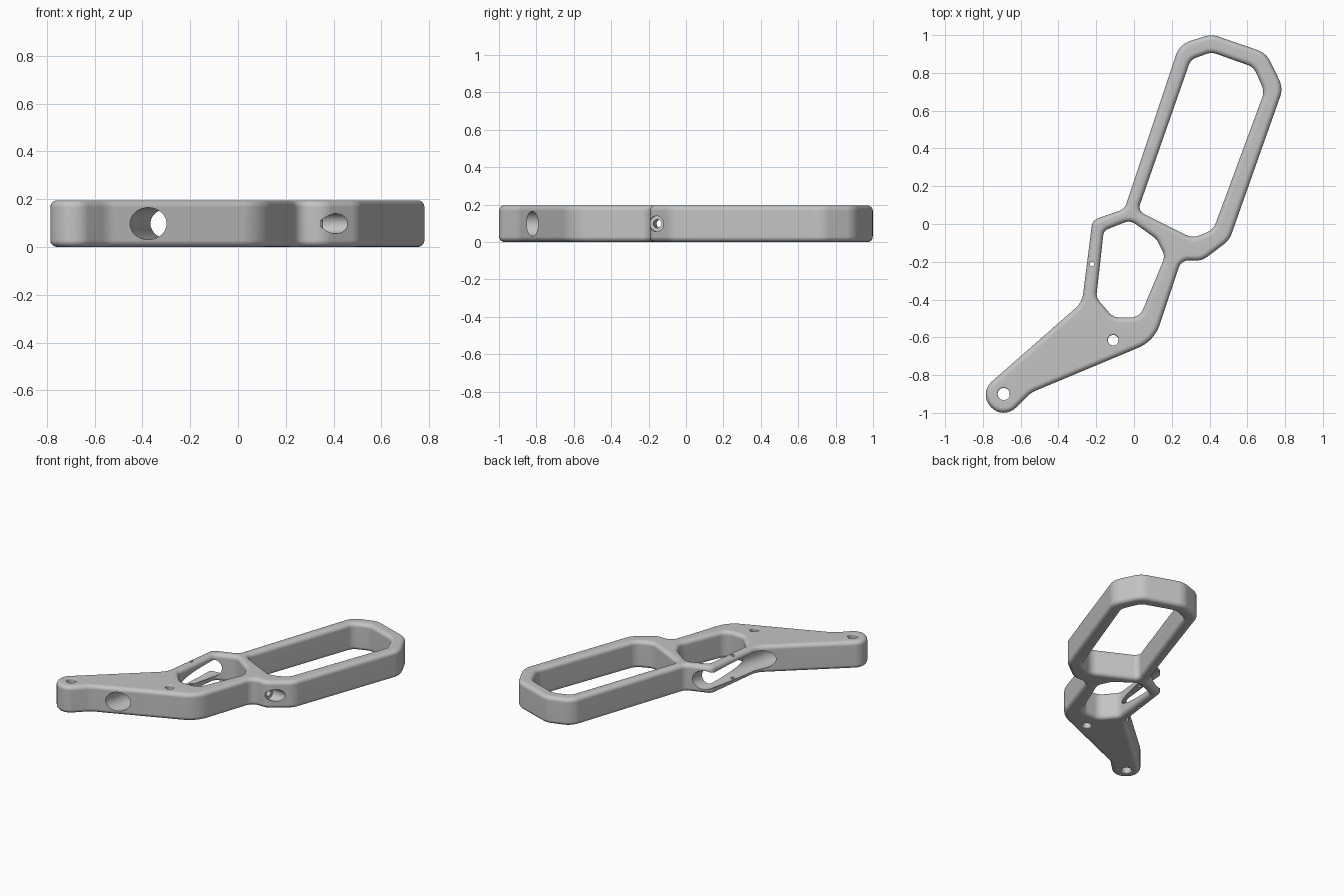
import bpy, bmesh, math
from mathutils import Vector

if "Cube" in bpy.data.objects:
    bpy.data.objects.remove(bpy.data.objects["Cube"], do_unlink=True)

THICK = 0.195
MID = THICK / 2

metal = bpy.data.materials.new("plain_grey")
metal.use_nodes = True
grey = (0.55, 0.55, 0.55, 1)
metal.diffuse_color = grey
metal.node_tree.nodes["Principled BSDF"].inputs["Base Color"].default_value = grey


def rounded(corners, steps=8):
    """Round each (x, y, radius) corner of a closed polygon."""
    pts = []
    n = len(corners)
    for i, (x, y, r) in enumerate(corners):
        p = Vector((x, y))
        a = (Vector(corners[i - 1][:2]) - p)
        b = (Vector(corners[(i + 1) % n][:2]) - p)
        la, lb = a.length, b.length
        a.normalize()
        b.normalize()
        half = a.angle(b) / 2
        cut = min(r / math.tan(half), 0.48 * min(la, lb))
        r = cut * math.tan(half)
        centre = p + (a + b).normalized() * (r / math.sin(half))
        start = p + a * cut - centre
        sweep = start.angle_signed(p + b * cut - centre)
        for k in range(steps + 1):
            ang = -sweep * k / steps
            c, s = math.cos(ang), math.sin(ang)
            pts.append(centre + Vector((start.x * c - start.y * s, start.x * s + start.y * c)))
    return pts


def circle(x, y, r, n=32):
    return [Vector((x + r * math.cos(math.tau * k / n), y + r * math.sin(math.tau * k / n)))
            for k in range(n)]


def wall(bm, pts, edge, outer):
    """Build a wall with rounded rims; return its top and bottom edge loops."""
    n = len(pts)
    area = sum(pts[i - 1].cross(pts[i]) for i in range(n))
    if (area > 0) != outer:
        pts = pts[::-1]
    # material lies to the left of the loop
    inward = []
    for i in range(n):
        t = (pts[(i + 1) % n] - pts[i - 1]).normalized()
        inward.append(Vector((-t.y, t.x)))
    quarter = [math.pi / 2 * k / 5 for k in range(6)]
    low = [(edge * (1 - math.sin(a)), edge * (1 - math.cos(a))) for a in quarter]
    profile = low + [(d, THICK - z) for d, z in reversed(low)]
    rings = [[bm.verts.new((*(p + m * d), z)) for p, m in zip(pts, inward)] for d, z in profile]
    for lo, hi in zip(rings, rings[1:]):
        for i in range(n):
            j = (i + 1) % n
            bm.faces.new((lo[i], lo[j], hi[j], hi[i]))
    return [[bm.edges.get((r[i - 1], r[i])) for i in range(n)] for r in (rings[0], rings[-1])]


# Outer silhouette: grip loop, waist, tapered tail
outline = [
    (0.41, 1.005, 0.12), (0.24, 0.95, 0.12), (-0.05, 0.08, 0.06), (-0.22, 0.02, 0.05),
    (-0.275, -0.415, 0.12), (-0.824, -0.897, 0.094), (-0.692, -1.039, 0.094),
    (-0.546, -0.893, 0.15), (0.107, -0.62, 0.2), (0.25, -0.19, 0.06),
    (0.36, -0.195, 0.1), (0.505, -0.085, 0.12), (0.79, 0.72, 0.12), (0.70, 0.905, 0.12)]

# Large grip window and smaller middle window
grip_window = [
    (0.41, 0.91, 0.08), (0.30, 0.87, 0.06), (0.02, 0.07, 0.04), (0.31, -0.075, 0.08),
    (0.42, -0.03, 0.08), (0.69, 0.70, 0.08), (0.635, 0.83, 0.08)]
middle_window = [
    (-0.02, 0.02, 0.06), (-0.16, -0.035, 0.04), (-0.2, -0.39, 0.06), (-0.11, -0.495, 0.07),
    (0.03, -0.495, 0.07), (0.165, -0.17, 0.07), (0.12, -0.08, 0.08)]

bm = bmesh.new()
loops = [
    wall(bm, rounded(outline), 0.028, True),
    wall(bm, rounded(grip_window), 0.028, False),
    wall(bm, rounded(middle_window), 0.028, False),
    wall(bm, circle(-0.69, -0.90, 0.032), 0.008, False),
    wall(bm, circle(-0.11, -0.615, 0.028), 0.008, False)]
for side in range(2):
    bmesh.ops.triangle_fill(bm, use_beauty=True, edges=[e for l in loops for e in l[side]])
bmesh.ops.recalc_face_normals(bm, faces=bm.faces)
mesh = bpy.data.meshes.new("frame")
bm.to_mesh(mesh)
bm.free()
mesh.materials.append(metal)
frame = bpy.data.objects.new("frame", mesh)
bpy.context.collection.objects.link(frame)


def drill(name, start, end, r):
    """Cut a straight round bore through the frame."""
    a, b = Vector(start), Vector(end)
    bpy.ops.mesh.primitive_cylinder_add(vertices=40, radius=r, depth=(b - a).length,
                                        location=(a + b) / 2)
    tool = bpy.context.object
    tool.name = name
    tool.rotation_euler = (b - a).to_track_quat("Z", "Y").to_euler()
    tool.data.materials.append(metal)
    tool.hide_render = True
    bpy.context.view_layer.update()
    mod = frame.modifiers.new(name, "BOOLEAN")
    mod.operation = "DIFFERENCE"
    mod.solver = "EXACT"
    mod.object = tool
    bpy.context.view_layer.objects.active = frame
    bpy.ops.object.modifier_apply(modifier=name)
    bpy.data.objects.remove(tool, do_unlink=True)


# Long side bore, stepped cross bore and pin hole
drill("side_bore", (-0.418, -1.0, MID), (-0.151, 0.12, MID), 0.067)
drill("cross_counterbore", (0.6, -0.175, MID), (0.35, -0.152, MID), 0.042)
drill("cross_bore", (0.5, -0.166, MID), (0.1, -0.13, MID), 0.022)
drill("pin_hole", (-0.222, -0.212, -0.1), (-0.222, -0.212, 0.3), 0.012)

bpy.ops.object.select_all(action="DESELECT")
frame.select_set(True)
bpy.context.view_layer.objects.active = frame
bpy.ops.object.shade_smooth_by_angle(angle=math.radians(30))
frame.modifiers.new("even_shading", "WEIGHTED_NORMAL").keep_sharp = True
